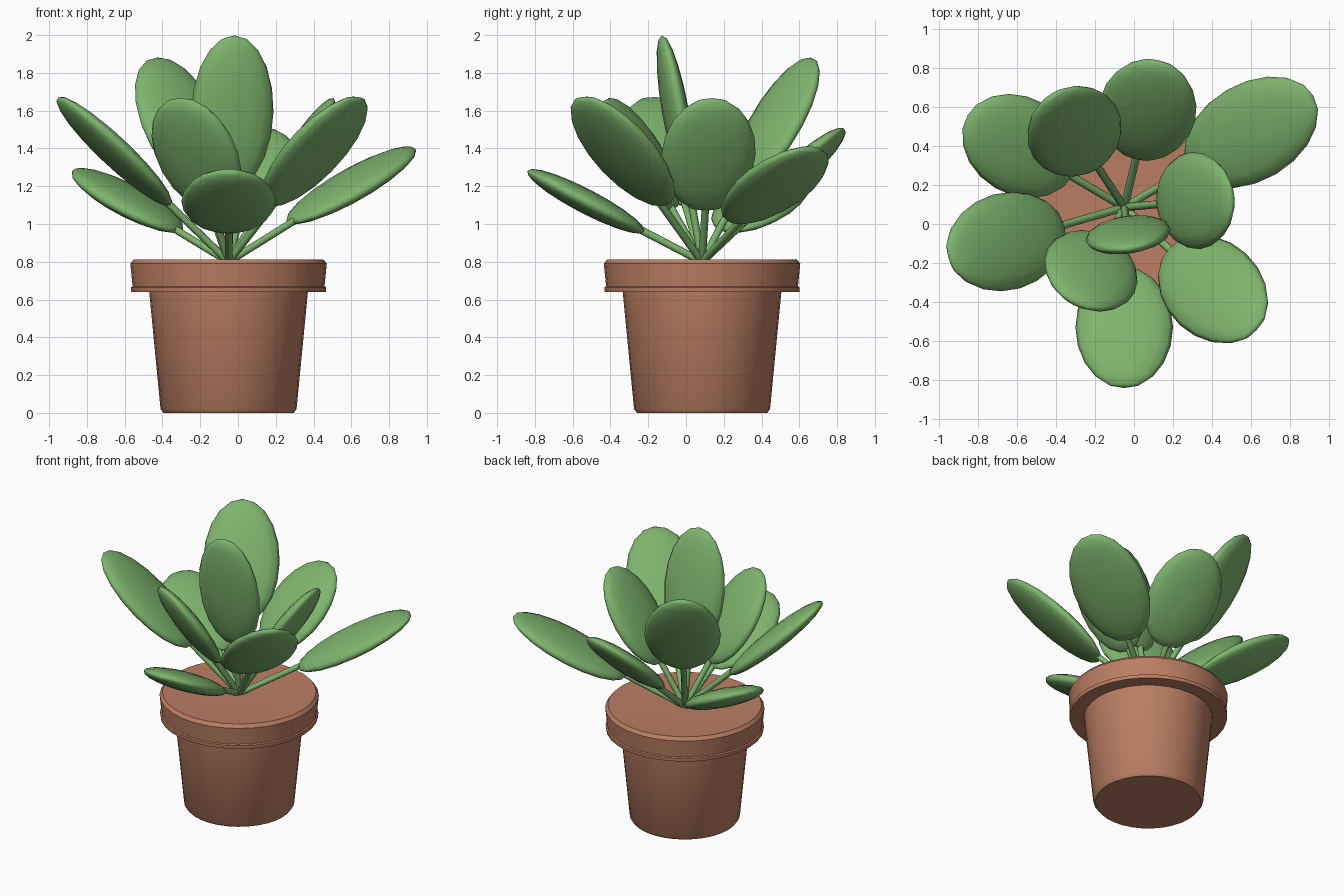
import bpy, bmesh, math
from mathutils import Vector, Matrix

if "Cube" in bpy.data.objects:
    bpy.data.objects.remove(bpy.data.objects["Cube"])

CX, CY = -0.05, 0.085
ROOT = Vector((CX, CY, 0.80))


def material(name, rgb):
    m = bpy.data.materials.new(name)
    m.diffuse_color = (*rgb, 1)
    m.use_nodes = True
    m.node_tree.nodes["Principled BSDF"].inputs["Base Color"].default_value = m.diffuse_color
    return m


CLAY = material("terracotta", (0.50, 0.21, 0.125))
GREEN = material("leaf_green", (0.21, 0.46, 0.155))


def finish(name, bm, mat, angle):
    bmesh.ops.recalc_face_normals(bm, faces=bm.faces)
    me = bpy.data.meshes.new(name)
    bm.to_mesh(me)
    bm.free()
    ob = bpy.data.objects.new(name, me)
    bpy.context.collection.objects.link(ob)
    me.materials.append(mat)
    bpy.ops.object.select_all(action='DESELECT')
    ob.select_set(True)
    bpy.context.view_layer.objects.active = ob
    bpy.ops.object.shade_smooth_by_angle(angle=math.radians(angle))
    return ob


def lathe(name, profile, mat, segments=32):
    bm = bmesh.new()
    vs = [bm.verts.new((CX + r, CY, z)) for r, z in profile]
    es = [bm.edges.new(p) for p in zip(vs, vs[1:])]
    bmesh.ops.spin(bm, geom=vs + es, cent=(CX, CY, 0), axis=(0, 0, 1),
                   angle=math.tau, steps=segments)
    bmesh.ops.remove_doubles(bm, verts=bm.verts, dist=1e-4)
    return finish(name, bm, mat, 40)


# Pot body with overhanging rim and flat filled top
lathe("pot", [(0, 0), (0.345, 0), (0.36, 0.02), (0.42, 0.64), (0.515, 0.64),
              (0.517, 0.665), (0.508, 0.67), (0.52, 0.79), (0.502, 0.813),
              (0.43, 0.81), (0, 0.80)], CLAY)

# Leaves: centre, half length, half width; each points away from the root
LEAVES = [
    ((0.60, 0.47, 1.205), 0.42, 0.25),
    ((0.07, 0.585, 1.27), 0.35, 0.25),
    ((-0.305, 0.475, 1.535), 0.41, 0.25),
    ((-0.585, 0.40, 1.125), 0.35, 0.25),
    ((-0.655, -0.09, 1.385), 0.42, 0.25),
    ((-0.22, -0.24, 1.372), 0.35, 0.25),
    ((-0.05, -0.53, 1.12), 0.35, 0.25),
    ((-0.03, -0.055, 1.59), 0.415, 0.22),
    ((0.405, -0.335, 1.385), 0.42, 0.25),
    ((0.315, 0.12, 1.368), 0.355, 0.25),
]
for i, (centre, a, b) in enumerate(LEAVES, 1):
    c = Vector(centre)
    axis = (c - ROOT).normalized()
    side = Vector((0, 0, 1)).cross(axis).normalized()
    up = axis.cross(side)
    rot = Matrix((side, up, axis)).transposed().to_4x4()

    # Flattened leaf blade
    bm = bmesh.new()
    bmesh.ops.create_uvsphere(bm, u_segments=16, v_segments=10, radius=1)
    bm.transform(Matrix.Translation(c) @ rot @ Matrix.Diagonal((b, 0.065, a, 1)))
    finish(f"leaf_{i}", bm, GREEN, 80)

    # Stem from the soil to the blade
    length = (c - ROOT).length - a + 0.06
    bm = bmesh.new()
    bmesh.ops.create_cone(bm, cap_ends=True, segments=8, radius1=0.02,
                          radius2=0.02, depth=length)
    bm.transform(Matrix.Translation(ROOT + axis * length / 2) @ rot)
    finish(f"stem_{i}", bm, GREEN, 50)
